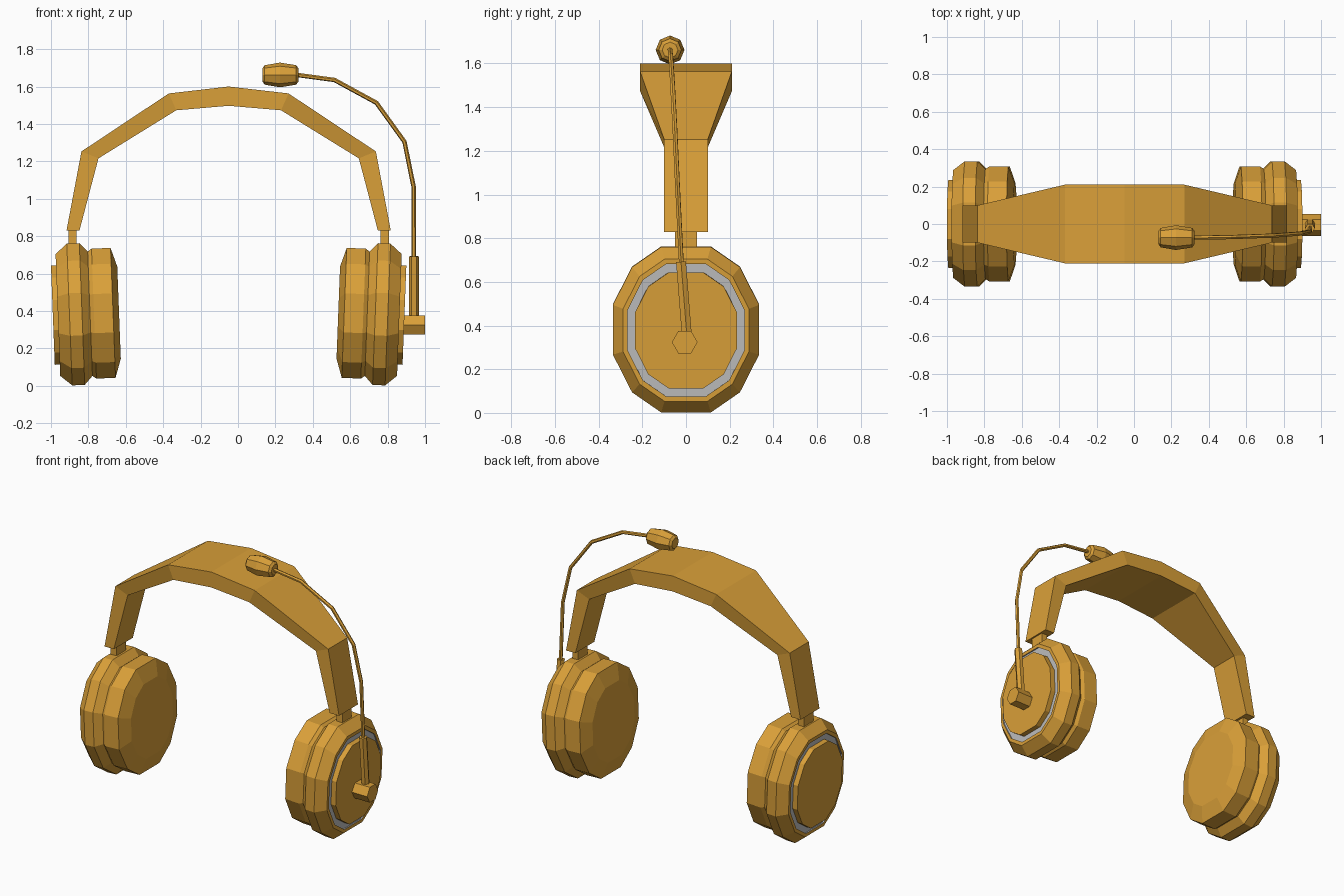
import bpy, bmesh, math
from mathutils import Matrix, Vector

default = bpy.data.objects.get("Cube")
if default:
    bpy.data.objects.remove(default, do_unlink=True)


def material(name, rgb):
    mat = bpy.data.materials.new(name)
    mat.use_nodes = True
    color = (*rgb, 1)
    mat.diffuse_color = color
    mat.node_tree.nodes["Principled BSDF"].inputs["Base Color"].default_value = color
    return mat


ORANGE = material("amber orange", (0.70, 0.35, 0.04))
GREY = material("light grey", (0.51, 0.51, 0.51))
MIDDLE = -0.05      # x of the headset's own symmetry plane


def skin(name, loops, matrix=Matrix(), grey_bands=()):
    """Join matching loops of points into a capped, flat-shaded solid."""
    bm = bmesh.new()
    rings = [[bm.verts.new(matrix @ Vector(p)) for p in loop] for loop in loops]
    count = len(rings[0])
    for band, (a, b) in enumerate(zip(rings, rings[1:])):
        for i in range(count):
            j = (i + 1) % count
            face = bm.faces.new((a[i], a[j], b[j], b[i]))
            face.material_index = int(band in grey_bands)
    bm.faces.new(rings[0][::-1])
    bm.faces.new(rings[-1])
    bmesh.ops.recalc_face_normals(bm, faces=bm.faces)
    mesh = bpy.data.meshes.new(name)
    bm.to_mesh(mesh)
    bm.free()
    mesh.materials.append(ORANGE)
    mesh.materials.append(GREY)
    obj = bpy.data.objects.new(name, mesh)
    bpy.context.collection.objects.link(obj)
    return obj


def polygon(x, radius, sides):
    """Regular polygon facing along x."""
    turns = [math.tau * i / sides for i in range(sides)]
    return [(x, radius * math.cos(t), radius * math.sin(t)) for t in turns]


def tube(name, points, radius):
    curve = bpy.data.curves.new(name, "CURVE")
    curve.dimensions = "3D"
    curve.bevel_depth = radius
    curve.bevel_resolution = 1
    curve.use_fill_caps = True
    spline = curve.splines.new("POLY")
    spline.points.add(len(points) - 1)
    for point, co in zip(spline.points, points):
        point.co = (*co, 1)
    spline.use_smooth = False
    curve.materials.append(ORANGE)
    obj = bpy.data.objects.new(name, curve)
    bpy.context.collection.objects.link(obj)


# Twelve-sided ear outline, mirrored from one quarter
quarter = [(0.335, 0.114), (0.247, 0.287), (0.114, 0.379)]
half = quarter + [(-y, z) for y, z in quarter[::-1]]
outline = half + [(-y, -z) for y, z in half]

# Profiles: distance from the middle plane, outline scale
cup_profile = [(0.735, 0.86), (0.784, 1), (0.851, 1), (0.913, 0.86), (0.913, 0.80),
               (0.905, 0.80), (0.905, 0.70), (0.94, 0.70)]
cushion_profile = [(0.745, 0.87), (0.72, 0.917), (0.618, 0.917), (0.586, 0.65)]
EAR_X, EAR_Z, TILT = 0.77, 0.384, math.radians(2.2)


def ear_loops(profile, side):
    return [[(side * (d - EAR_X), y * s, z * s) for y, z in outline] for d, s in profile]


for side, label in ((1, "left"), (-1, "right")):
    place = (Matrix.Translation((MIDDLE + side * EAR_X, 0, EAR_Z))
             @ Matrix.Rotation(side * TILT, 4, "Y"))
    # Ear cup with its recessed grey trim, and the cushion
    skin(label + "_ear_cup", ear_loops(cup_profile, side), place, grey_bands=(4, 5))
    skin(label + "_ear_cushion", ear_loops(cushion_profile, side), place)
    # Stem between cup and band
    x0, x1 = MIDDLE + side * 0.813, MIDDLE + side * 0.856
    skin(label + "_stem", [[(x0, -0.05, z), (x1, -0.05, z), (x1, 0.05, z), (x0, 0.05, z)]
                           for z in (0.72, 0.84)])

# Headband stations: outer x, outer z, inner x, inner z, half width
stations = [(0.867, 0.829, 0.798, 0.829, 0.1), (0.787, 1.253, 0.696, 1.216, 0.1),
            (0.32, 1.563, 0.28, 1.473, 0.21)]
crown = [(0, 1.6, 0, 1.497, 0.21)]
arch = ([(-a, b, -c, d, w) for a, b, c, d, w in stations] + crown + stations[::-1])
skin("headband", [[(MIDDLE + xo, -w, zo), (MIDDLE + xo, w, zo),
                   (MIDDLE + xi, w, zi), (MIDDLE + xi, -w, zi)]
                  for xo, zo, xi, zi, w in arch])

# Microphone pivot
skin("microphone_pivot", [polygon(x, 0.059, 6) for x in (0.87, 1.0)],
     Matrix.Translation((0, -0.006, 0.324)))

# Boom sleeve and bent boom
tube("boom_sleeve", [(0.941, 0.005, 0.34), (0.941, -0.023, 0.692)], 0.026)
tube("microphone_boom", [(0.941, -0.02, 0.66), (0.939, -0.04, 1.064), (0.89, -0.051, 1.305),
                         (0.74, -0.062, 1.513), (0.516, -0.07, 1.635), (0.30, -0.073, 1.664)],
     0.012)

# Microphone head
capsule = [(0.131, 0.036), (0.143, 0.052), (0.225, 0.066), (0.311, 0.052), (0.323, 0.036)]
skin("microphone_head", [polygon(x, r, 8) for x, r in capsule],
     Matrix.Translation((0, -0.073, 1.662)))
